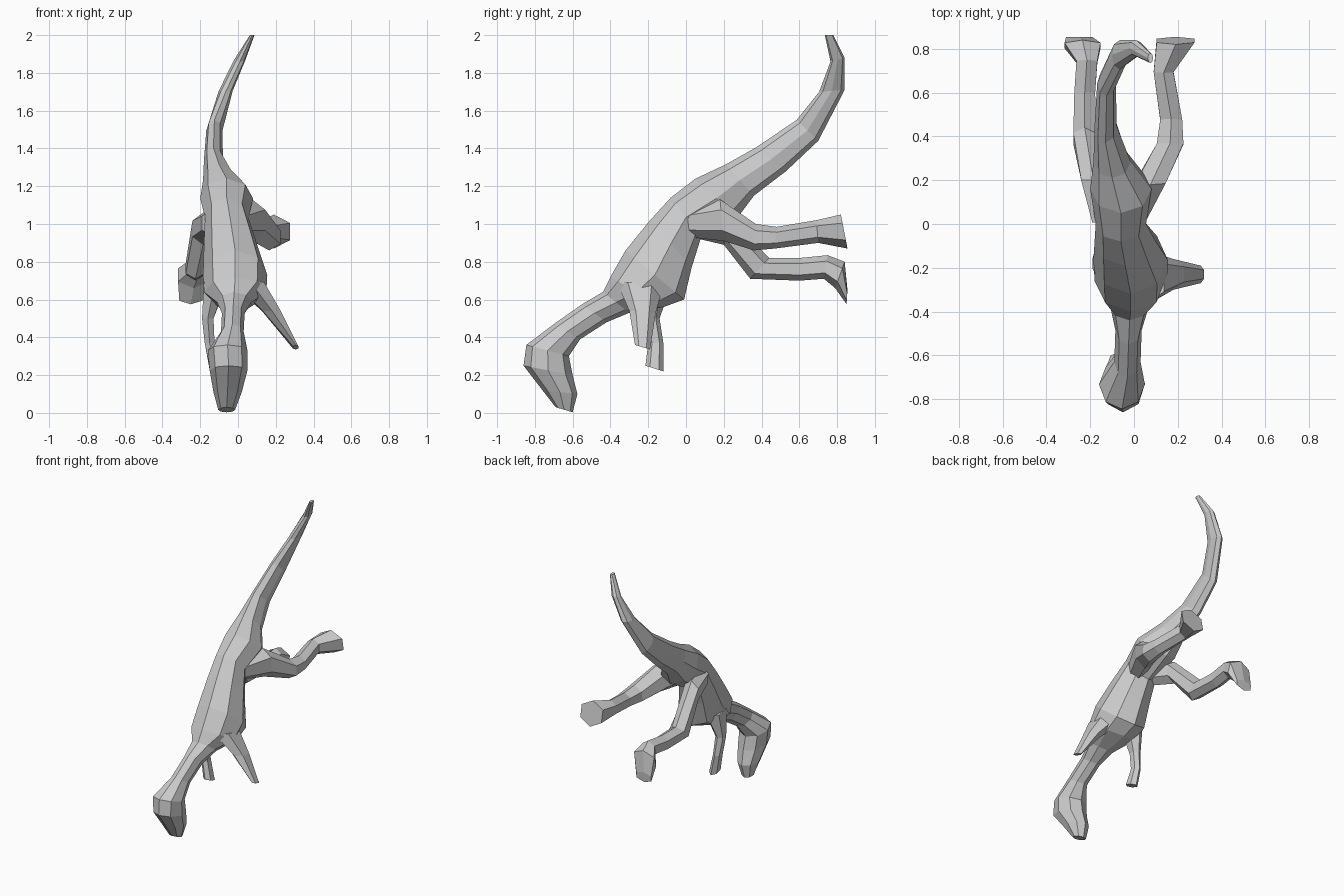
import bpy, bmesh, math


def loft(name, stations, sides=8):
    """Each station: upper edge (y, z), lower edge (y, z), centre x, half width."""
    bm = bmesh.new()
    rings = []
    for ty, tz, by, bz, x, w in stations:
        ring = []
        for i in range(sides):
            a = 2 * math.pi * i / sides
            c = math.cos(a)
            ring.append(bm.verts.new((x + w * math.sin(a),
                                      (ty + by) / 2 + c * (ty - by) / 2,
                                      (tz + bz) / 2 + c * (tz - bz) / 2)))
        rings.append(ring)
    for r, s in zip(rings, rings[1:]):
        for i in range(sides):
            j = (i + 1) % sides
            bm.faces.new((r[i], r[j], s[j], s[i]))
    bm.faces.new(rings[0])
    bm.faces.new(rings[-1])
    bmesh.ops.recalc_face_normals(bm, faces=bm.faces)
    mesh = bpy.data.meshes.new(name)
    bm.to_mesh(mesh)
    bm.free()
    obj = bpy.data.objects.new(name, mesh)
    bpy.context.collection.objects.link(obj)
    return obj


# Tail, from tip to pelvis
loft("tail", [
    (0.735, 2.00, 0.78, 2.00, 0.075, 0.012),
    (0.765, 1.86, 0.84, 1.88, 0.01, 0.03),
    (0.705, 1.70, 0.84, 1.71, -0.065, 0.037),
    (0.585, 1.55, 0.70, 1.44, -0.125, 0.043),
    (0.37, 1.405, 0.53, 1.28, -0.13, 0.05),
    (0.21, 1.315, 0.36, 1.15, -0.10, 0.085),
    (0.05, 1.24, 0.27, 1.03, -0.06, 0.14),
])

# Torso and neck
loft("torso", [
    (0.21, 1.315, 0.32, 1.14, -0.10, 0.08),
    (0.05, 1.24, 0.27, 1.03, -0.06, 0.14),
    (-0.08, 1.14, 0.08, 0.93, -0.06, 0.115),
    (-0.19, 1.02, 0.03, 0.77, -0.04, 0.14),
    (-0.32, 0.86, -0.01, 0.60, -0.015, 0.17),
    (-0.40, 0.72, -0.12, 0.56, -0.015, 0.165),
    (-0.44, 0.64, -0.30, 0.53, -0.02, 0.09),
    (-0.55, 0.575, -0.42, 0.48, -0.025, 0.06),
    (-0.70, 0.47, -0.56, 0.39, -0.03, 0.06),
])

# Head, from nape to snout
loft("head", [
    (-0.70, 0.47, -0.56, 0.39, -0.03, 0.06),
    (-0.845, 0.36, -0.62, 0.30, -0.055, 0.105),
    (-0.86, 0.25, -0.60, 0.20, -0.05, 0.10),
    (-0.76, 0.12, -0.575, 0.10, -0.055, 0.075),
    (-0.69, 0.03, -0.60, 0.003, -0.06, 0.045),
])

# Hind legs, from hip to foot
loft("right_leg", [
    (-0.02, 1.08, 0.02, 0.93, -0.01, 0.06),
    (0.18, 1.13, 0.20, 0.91, 0.075, 0.08),
    (0.37, 1.00, 0.36, 0.86, 0.165, 0.07),
    (0.48, 0.985, 0.47, 0.87, 0.17, 0.058),
    (0.69, 1.02, 0.70, 0.90, 0.135, 0.052),
    (0.82, 1.05, 0.855, 0.87, 0.19, 0.10),
], 6)
loft("left_leg", [
    (0.00, 1.08, 0.03, 0.93, -0.13, 0.07),
    (0.20, 1.06, 0.20, 0.89, -0.185, 0.065),
    (0.44, 0.82, 0.34, 0.71, -0.225, 0.06),
    (0.60, 0.82, 0.60, 0.70, -0.225, 0.055),
    (0.75, 0.835, 0.73, 0.71, -0.215, 0.055),
    (0.84, 0.80, 0.79, 0.66, -0.235, 0.095),
    (0.855, 0.65, 0.85, 0.575, -0.25, 0.07),
], 6)

# Fore arms, from shoulder to hand
loft("right_arm", [
    (-0.37, 0.70, -0.12, 0.67, 0.06, 0.09),
    (-0.30, 0.54, -0.16, 0.53, 0.18, 0.055),
    (-0.27, 0.36, -0.19, 0.335, 0.305, 0.017),
], 6)
loft("left_arm", [
    (-0.27, 0.70, -0.08, 0.67, -0.12, 0.07),
    (-0.22, 0.50, -0.14, 0.50, -0.16, 0.035),
    (-0.20, 0.37, -0.12, 0.37, -0.15, 0.03),
    (-0.215, 0.25, -0.12, 0.22, -0.12, 0.035),
], 6)
